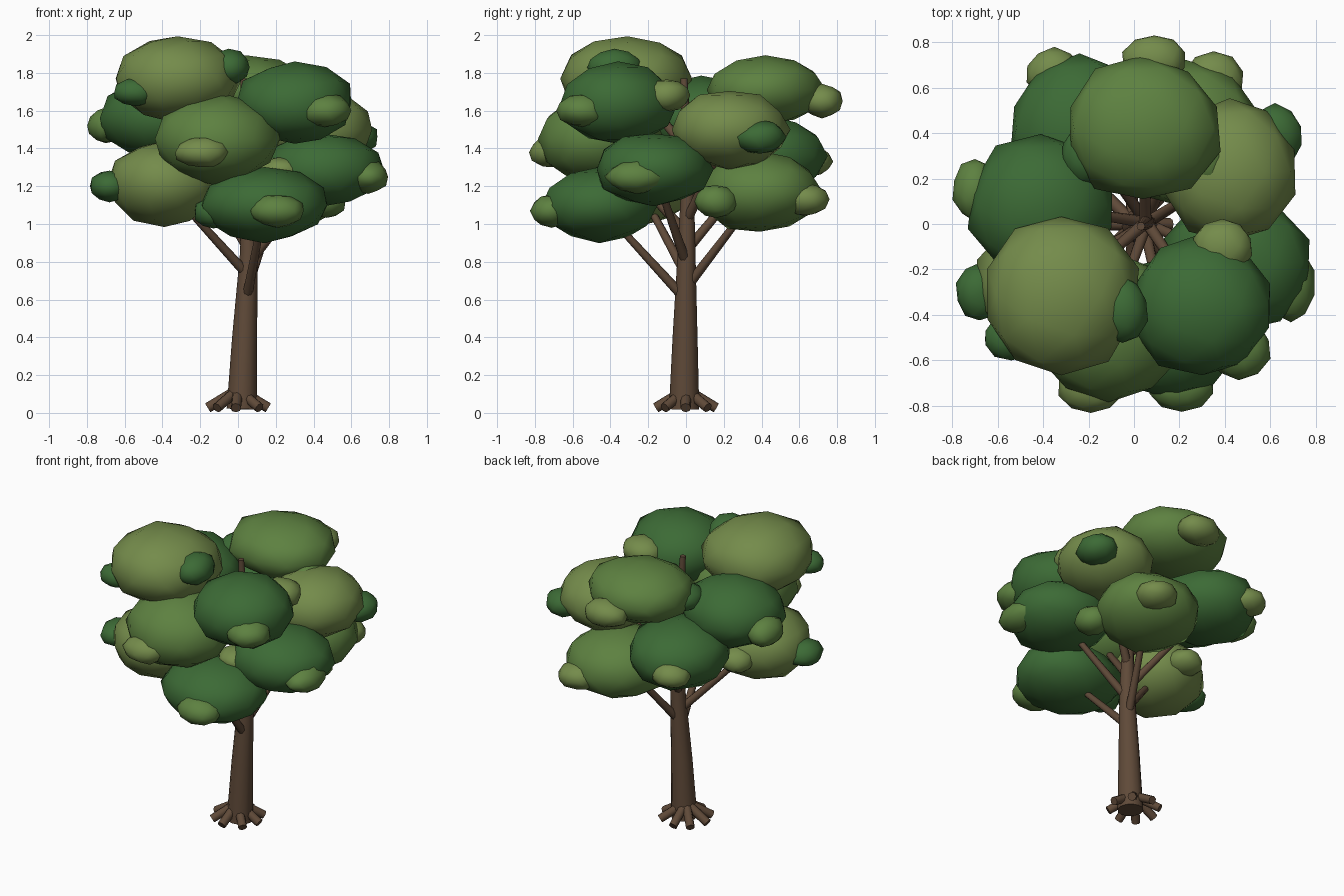
import bpy, bmesh, math, random
from mathutils import Vector

if "Cube" in bpy.data.objects:
    bpy.data.objects.remove(bpy.data.objects["Cube"])

random.seed(11)

def mat(name, c):
    m = bpy.data.materials.new(name)
    m.diffuse_color = (*c, 1)
    m.use_nodes = True
    m.node_tree.nodes["Principled BSDF"].inputs["Base Color"].default_value = m.diffuse_color
    return m

MATS = {
    "dark": mat("dark_leaf", (0.045, 0.145, 0.036)),
    "mid": mat("mid_leaf", (0.11, 0.22, 0.052)),
    "olive": mat("olive_leaf", (0.175, 0.26, 0.07)),
    "bark": mat("bark", (0.115, 0.068, 0.04)),
}

def finish(name, bm, colour, angle=None):
    me = bpy.data.meshes.new(name)
    bm.to_mesh(me)
    bm.free()
    me.materials.append(MATS[colour])
    ob = bpy.data.objects.new(name, me)
    bpy.context.collection.objects.link(ob)
    bpy.ops.object.select_all(action='DESELECT')
    ob.select_set(True)
    bpy.context.view_layer.objects.active = ob
    if angle:
        bpy.ops.object.shade_smooth_by_angle(angle=math.radians(angle))
    else:
        bpy.ops.object.shade_smooth()
    return ob

def blob(name, colour, c, r, jitter, scale):
    # slightly irregular low-poly ellipsoid
    bm = bmesh.new()
    bmesh.ops.create_icosphere(bm, subdivisions=2, radius=1)
    for v in bm.verts:
        k = scale + random.uniform(-jitter, jitter)
        v.co = Vector([c[i] + r[i] * v.co[i] * k for i in range(3)])
    finish(name, bm, colour)

def tube(name, points, radii, sides):
    # rings joined along a path
    bm = bmesh.new()
    pts = [Vector(p) for p in points]
    rings = []
    for i, p in enumerate(pts):
        d = pts[min(i + 1, len(pts) - 1)] - pts[max(i - 1, 0)]
        q = Vector((0, 0, 1)).rotation_difference(d)
        ring = []
        for k in range(sides):
            a = 2 * math.pi * k / sides
            ring.append(bm.verts.new(p + q @ Vector((radii[i] * math.cos(a), radii[i] * math.sin(a), 0))))
        rings.append(ring)
    for a, b in zip(rings, rings[1:]):
        for k in range(sides):
            j = (k + 1) % sides
            bm.faces.new((a[k], a[j], b[j], b[k]))
    bm.faces.new(rings[0][::-1])
    bm.faces.new(rings[-1])
    finish(name, bm, "bark", 50)

# trunk
TRUNK = [(0.02, -0.01, 0.02), (0.035, -0.005, 0.4), (0.058, 0.003, 0.85), (0.055, 0.008, 1.2), (0.03, -0.01, 1.77)]
tube("trunk", TRUNK, [0.08, 0.066, 0.047, 0.034, 0.018], 12)

def trunk_at(z):
    for a, b in zip(TRUNK, TRUNK[1:]):
        if z <= b[2]:
            return Vector(a).lerp(Vector(b), (z - a[2]) / (b[2] - a[2]))

# roots
for i in range(8):
    a = math.radians(45 * i + random.uniform(-6, 6))
    c, s = math.cos(a), math.sin(a)
    tube(f"root_{i + 1}", [(0.03 * c, 0.03 * s, 0.105), (0.16 * c, 0.16 * s, 0.027)], [0.028, 0.027], 8)

# main leaf clumps: colour, centre, radii, height where the branch leaves the trunk
CLUMPS = [
    ("dark", (0.14, -0.46, 1.10), (0.33, 0.29, 0.19), 0.60),
    ("mid", (0.22, 0.39, 1.17), (0.32, 0.31, 0.21), 0.66),
    ("olive", (-0.39, -0.26, 1.215), (0.29, 0.30, 0.215), 0.73),
    ("dark", (0.45, -0.17, 1.29), (0.31, 0.30, 0.185), 0.79),
    ("dark", (-0.24, 0.42, 1.36), (0.30, 0.31, 0.20), 0.86),
    ("mid", (-0.11, -0.46, 1.45), (0.32, 0.32, 0.23), 0.95),
    ("olive", (0.42, 0.23, 1.50), (0.28, 0.30, 0.20), 1.02),
    ("dark", (-0.41, 0.08, 1.56), (0.31, 0.30, 0.21), 1.10),
    ("dark", (0.30, -0.36, 1.64), (0.30, 0.30, 0.21), 1.20),
    ("mid", (0.04, 0.42, 1.71), (0.33, 0.30, 0.18), 1.30),
    ("olive", (-0.32, -0.31, 1.77), (0.33, 0.34, 0.222), 1.40),
]
for i, (col, c, r, z) in enumerate(CLUMPS):
    blob(f"leaf_clump_{i + 1}", col, c, r, 0.045, 1.05)
    tube(f"branch_{i + 1}", [trunk_at(z), c], [0.027, 0.016], 8)

# small leaf tufts sunk into the clumps
TUFTS = [
    ("dark", (-0.05, -0.38, 1.83), (0.11, 0.14, 0.09)),
    ("dark", (-0.54, -0.50, 1.70), (0.12, 0.10, 0.07)),
    ("mid", (0.46, -0.55, 1.60), (0.14, 0.13, 0.085)),
    ("olive", (0.39, -0.10, 1.68), (0.13, 0.12, 0.085)),
    ("olive", (0.09, 0.72, 1.65), (0.14, 0.11, 0.085)),
    ("dark", (-0.20, 0.31, 1.68), (0.12, 0.13, 0.08)),
    ("dark", (0.62, 0.39, 1.46), (0.12, 0.13, 0.085)),
    ("mid", (0.32, 0.30, 1.62), (0.09, 0.14, 0.08)),
    ("mid", (-0.70, 0.15, 1.52), (0.095, 0.13, 0.09)),
    ("olive", (-0.19, -0.72, 1.38), (0.14, 0.11, 0.08)),
    ("olive", (0.23, -0.33, 1.28), (0.12, 0.12, 0.07)),
    ("mid", (0.69, -0.26, 1.25), (0.10, 0.16, 0.085)),
    ("mid", (0.21, -0.71, 1.07), (0.14, 0.11, 0.085)),
    ("dark", (-0.68, -0.30, 1.20), (0.10, 0.12, 0.08)),
    ("olive", (0.35, 0.63, 1.13), (0.13, 0.12, 0.085)),
    ("olive", (-0.35, 0.66, 1.33), (0.12, 0.11, 0.08)),
    ("mid", (0.47, 0.16, 1.12), (0.10, 0.11, 0.085)),
    ("olive", (-0.39, 0.02, 1.20), (0.11, 0.11, 0.08)),
    ("dark", (-0.13, -0.45, 1.06), (0.10, 0.11, 0.08)),
]
for i, (col, c, r) in enumerate(TUFTS):
    blob(f"leaf_tuft_{i + 1}", col, c, r, 0.06, 1.04)
